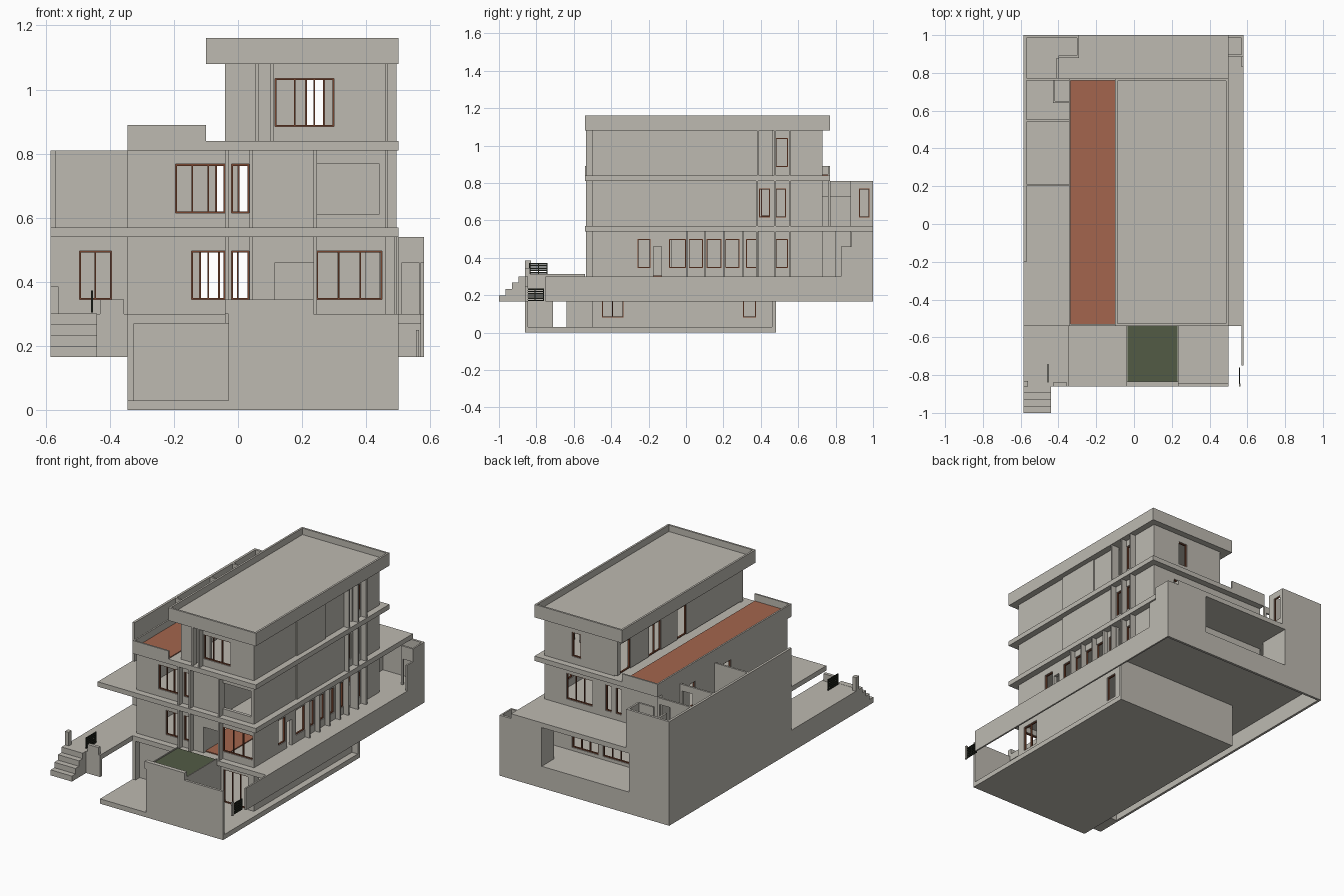
import bpy, bmesh


def material(name, r, g, b):
    m = bpy.data.materials.new(name)
    m.diffuse_color = (r, g, b, 1)
    return m


PLASTER = material("warm grey plaster", 0.51, 0.49, 0.44)
TILE = material("terracotta tile", 0.37, 0.13, 0.075)
GRASS = material("dark green lawn", 0.085, 0.105, 0.06)
WOOD = material("brown wood", 0.19, 0.06, 0.028)
IRON = material("black iron", 0.018, 0.022, 0.015)


def part(name, mat, boxes):
    """One object made of axis-aligned boxes (x0, x1, y0, y1, z0, z1)."""
    bm = bmesh.new()
    for x0, x1, y0, y1, z0, z1 in boxes:
        r = bmesh.ops.create_cube(bm, size=1)
        for v in r["verts"]:
            v.co = (x1 if v.co.x > 0 else x0,
                    y1 if v.co.y > 0 else y0,
                    z1 if v.co.z > 0 else z0)
    me = bpy.data.meshes.new(name)
    bm.to_mesh(me)
    bm.free()
    me.materials.append(mat)
    ob = bpy.data.objects.new(name, me)
    bpy.context.collection.objects.link(ob)
    return ob


def wall(name, axis, p, t, a, b, z0, z1, holes=()):
    """Wall along an axis from a to b; holes are (a0, a1, z0, z1, panes)."""
    def box(a0, a1, lo, hi, q0=p, q1=p + t):
        return (a0, a1, q0, q1, lo, hi) if axis == "x" else (q0, q1, a0, a1, lo, hi)

    solid, frame, at, f = [], [], a, 0.005
    for a0, a1, h0, h1, panes in sorted(holes):
        if a0 > at:
            solid.append(box(at, a0, z0, z1))
        if h0 > z0:
            solid.append(box(a0, a1, z0, h0))
        if h1 < z1:
            solid.append(box(a0, a1, h1, z1))
        at = a1
        if panes:
            q = (p + t * 0.25, p + t * 0.75)
            frame += [box(a0, a1, h0, h0 + f, *q), box(a0, a1, h1 - f, h1, *q)]
            for i in range(panes + 1):
                c = a0 + (a1 - a0 - f) * i / panes
                frame.append(box(c, c + f, h0, h1, *q))
    if at < b:
        solid.append(box(at, b, z0, z1))
    part(name, PLASTER, solid)
    if frame:
        part(name + "_window_frames", WOOD, frame)


def ring(x0, x1, y0, y1, z0, z1, t):
    return [(x0, x1, y0, y0 + t, z0, z1), (x0, x1, y1 - t, y1, z0, z1),
            (x0, x0 + t, y0 + t, y1 - t, z0, z1), (x1 - t, x1, y0 + t, y1 - t, z0, z1)]


T = 0.02
# Basement and driveway
part("basement_floor", PLASTER, [(-.345, .50, -.86, .48, 0, .03)])
wall("basement_left", "y", -.345, T, -.54, .48, .03, .27)
wall("basement_back", "x", .46, T, -.325, .50, .03, .27)
wall("basement_right", "y", .44, T, -.50, .46, .03, .27,
     [(-.45, -.335, .08, .235, 2), (.305, .375, .08, .235, 1)])
wall("basement_front", "x", -.50, T, -.325, .44, .03, .27, [(.25, .42, .03, .235, 3)])
wall("front_garden_wall", "x", -.86, .015, -.03, .50, .03, .30)
wall("planter_support", "y", -.03, .015, -.845, -.54, .03, .27, [(-.71, -.64, .03, .165, 0)])
wall("light_well_wall", "y", .22, .012, -.845, -.50, .03, .27, [(-.71, -.64, .03, .165, 0)])

# Raised garden
part("planter_base", PLASTER, [(-.04, .235, -.845, -.54, .27, .30)])
part("planter_rim", PLASTER, [(-.04, .235, -.86, -.835, .30, .345),
                              (-.04, -.034, -.835, -.54, .30, .312),
                              (.229, .235, -.835, -.54, .30, .312)])
part("lawn", GRASS, [(-.034, .229, -.835, -.54, .30, .306)])

# Podium, boundary walls and steps
part("podium_slab", PLASTER, [(-.585, .58, -.54, 1, .27, .30),
                              (-.585, -.345, -.86, -.54, .27, .30)])
wall("right_boundary", "y", .57, .01, -.75, 1, .165, .30)
wall("left_boundary_low", "y", -.585, .015, -.86, -.20, .165, .30)
wall("left_boundary_tall", "y", -.585, .015, -.20, 1, .165, .81)
part("walkway_front", PLASTER, [(-.57, -.345, -.86, -.84, .165, .27)])
part("walkway_low_wall", PLASTER, [(-.43, -.355, -.86, -.84, .30, .345)])
part("gate_posts", PLASTER, [(-.585, -.56, -.86, -.83, .30, .385),
                             (.555, .565, -.86, -.845, .165, .25)])
part("entrance_steps", PLASTER,
     [(-.585, -.44, -1 + .035 * i, -.86, .165 + .034 * i - (.001 if i else 0),
       .199 + .034 * i) for i in range(4)])
gates = []
for x, y, z in ((-.458, -.84, .305), (.556, -.86, .168)):
    gates += [(x, x + .006, y, y + .1, z + .012 * i, z + .012 * i + .007) for i in range(6)]
    gates += [(x, x + .006, y + d, y + d + .005, z, z + .068) for d in (0, .05, .095)]
part("iron_gates", IRON, gates)

# Floor slabs that project as ledges
part("first_floor_slab", PLASTER, [(-.585, .50, -.54, 1, .54, .57)])
part("second_floor_slab", PLASTER, [(-.345, .50, -.54, .77, .81, .84)])
part("roof_slab", PLASTER, [(-.10, .50, -.54, .77, 1.08, 1.12)])
part("roof_parapet", PLASTER, ring(-.10, .50, -.54, .77, 1.12, 1.16, .012))

# Terrace on the upper left side
part("terrace_tiles", TILE, [(-.335, -.10, -.53, .76, .84, .846)])
part("terrace_parapet", PLASTER, [(-.345, -.335, -.54, .77, .84, .89),
                                  (-.335, -.10, -.54, -.53, .84, .89),
                                  (-.335, -.10, .76, .77, .84, .89)])

# Ground floor
side = [(-.26, -.19), (-.09, 0), (.015, .09), (.11, .19), (.21, .285), (.32, .38), (.48, .545)]
wall("ground_front", "x", -.50, T, -.345, .46, .30, .54,
     [(-.145, -.04, .345, .497, 2), (-.02, .035, .345, .497, 1),
      (.115, .235, .30, .46, 0), (.245, .45, .345, .497, 3)])
wall("ground_right", "y", .44, T, -.48, .73, .30, .54,
     [(a, b, .345, .50, 1) for a, b in side] + [(-.175, -.13, .30, .46, 0), (.39, .47, .30, .54, 0)])
wall("ground_left", "y", -.345, T, -.48, .73, .30, .54)
wall("ground_back", "x", .71, T, -.325, .44, .30, .54,
     [(-.12, .06, .32, .50, 3), (.09, .27, .32, .50, 3)])
part("entrance_tiles", TILE, [(.04, .235, -.48, -.10, .30, .306)])
part("entrance_partitions", PLASTER, [(.10, .114, -.48, -.30, .306, .54),
                                      (.114, .31, -.09, -.075, .306, .54)])
wall("passage_end", "x", -.20, T, -.57, -.345, .30, .54, [(-.495, -.395, .345, .497, 2)])

# Rear court and its corner store
wall("rear_boundary", "x", .985, .015, -.57, .57, .165, .54, [(-.31, .29, .30, .54, 0)])
wall("rear_store_front", "x", .885, .012, .50, .57, .30, .54, [(.512, .565, .30, .46, 0)])
wall("rear_store_side", "y", .57, .01, .83, 1, .30, .54, [(.83, .885, .46, .54, 0)])
part("rear_court_piers", PLASTER, [(.29, .305, .88, .985, .30, .54),
                                   (-.325, -.31, .80, .985, .30, .54)])

# First floor
wall("first_front", "x", -.50, T, -.345, .46, .57, .81,
     [(-.195, -.04, .615, .767, 3), (-.02, .035, .615, .767, 1), (.245, .44, .61, .77, 0)])
wall("first_right", "y", .44, T, -.48, .73, .57, .81,
     [(.39, .45, .615, .77, 1), (.48, .535, .615, .77, 1)])
wall("first_left", "y", -.345, T, -.48, .73, .57, .81,
     [(.05, .14, .62, .77, 1), (.40, .46, .62, .77, 1)])
wall("first_back", "x", .71, T, -.325, .44, .57, .81,
     [(.13, .31, .61, .77, 3), (-.07, -.03, .61, .77, 1), (.0, .04, .61, .77, 1)])
part("loggia_walls", PLASTER, [(.225, .24, -.48, -.09, .57, .81),
                               (.24, .44, -.105, -.09, .57, .81)])

# Small open yards along the left side
for i, y in enumerate((.20, .54, .76)):
    wall("yard_partition_%d" % (i + 1), "x", y, .012, -.57, -.345, .57, .81,
         [(-.43, -.36, .57, .77, 0)] if i else [])
part("yard_rear_parapet", PLASTER, [(-.43, -.345, .64, .652, .57, .73),
                                    (-.43, -.418, .652, .76, .57, .73),
                                    (-.41, -.398, .772, .88, .57, .73)])
wall("yard_room_back", "x", .985, .015, -.57, -.29, .54 + .03, .81)
wall("yard_room_side", "y", -.302, .012, .88, .985, .57, .81, [(.925, .98, .615, .77, 1)])
wall("yard_room_front", "x", .88, .012, -.40, -.302, .57, .81)

# Second floor
wall("second_front", "x", -.50, T, -.04, .46, .84, 1.08,
     [(.06, .10, .84, 1.08, 0), (.115, .30, .885, 1.035, 3)])
wall("second_right", "y", .44, T, -.48, .73, .84, 1.08,
     [(.39, .46, .84, 1.08, 0), (.48, .545, .885, 1.04, 1)])
wall("second_left", "y", -.04, T, -.48, .73, .846, 1.08,
     [(.05, .14, .846, 1.03, 1), (.30, .42, .846, 1.03, 2), (.60, .70, .846, 1.03, 1)])
wall("second_back", "x", .71, T, -.02, .44, .84, 1.08, [(.21, .27, .885, 1.035, 1)])
part("recess_backs", PLASTER, [(.05, .11, -.43, -.41, .84, 1.08),
                               (.38, .40, .38, .475, .84, 1.08),
                               (.38, .40, .38, .475, .30, .54)])

# Vertical fins and panels on the facades
fins = []
for z0, z1 in ((.30, .54), (.57, .81)):
    fins += [(x, x + .01, -.535, -.50, z0, z1) for x in (-.04, .036, .236)]
    fins += [(.46, .495, y, y + .01, z0, z1) for y in (.375, .47, .55)]
fins += [(x, x + .01, -.535, -.50, .84, 1.08) for x in (.055, .10)]
fins += [(.46, .495, y, y + .01, .84, 1.08) for y in (.38, .47, .55)]
fins += [(.46, .49, y, y + .01, .30, .54) for y in (.002, .098, .197, .30)]
part("facade_fins", PLASTER, fins)
part("side_panels", PLASTER, [(.46, .468, -.09, .19, .84, 1.08), (.46, .468, -.09, .375, .57, .81)])
